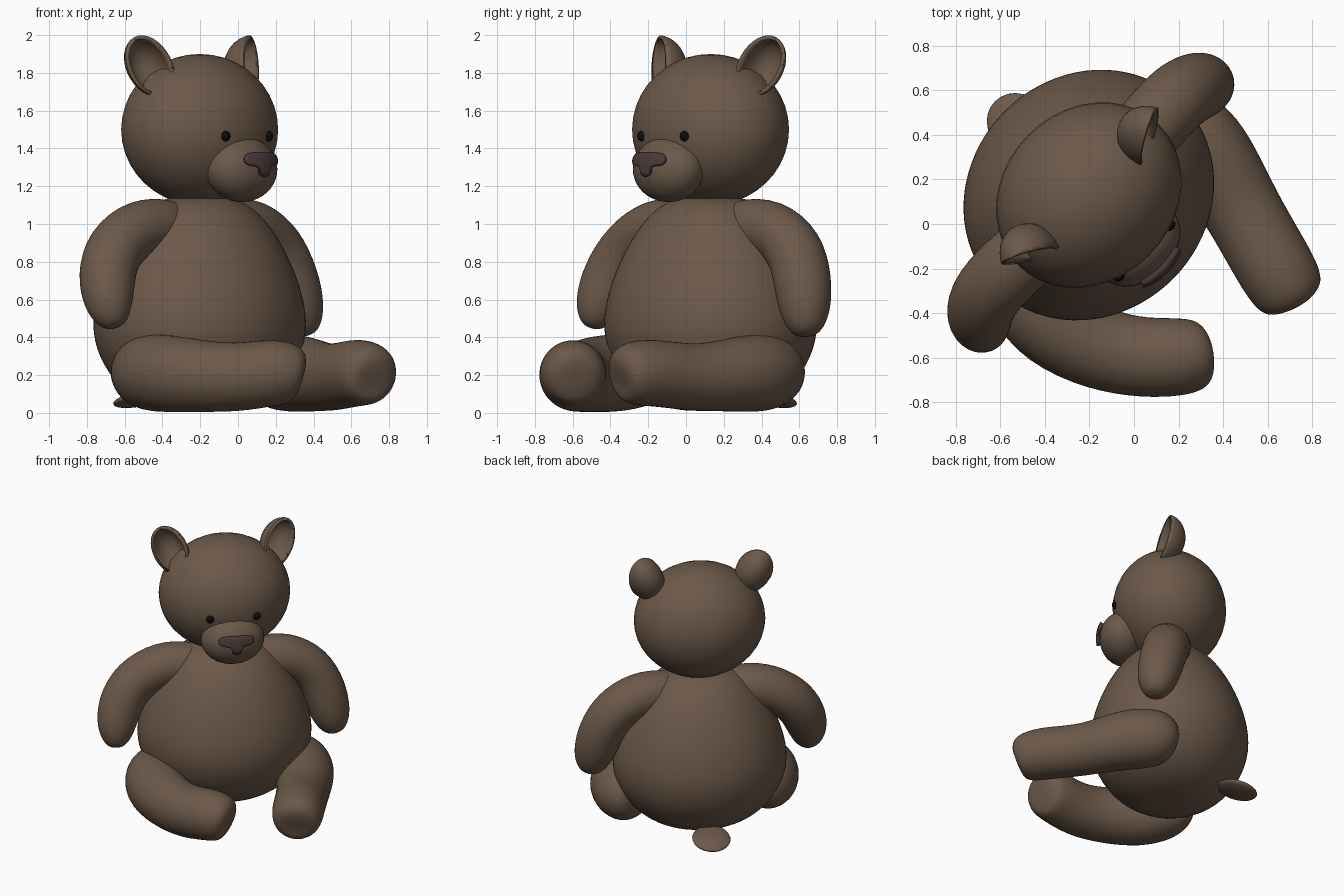
import bpy, bmesh, math
from mathutils import Vector, Matrix

if "Cube" in bpy.data.objects:
    bpy.data.objects.remove(bpy.data.objects["Cube"])

# The figure is turned 45 degrees about z
TURN = Matrix.Translation((-0.203, 0.13, 0)) @ Matrix.Rotation(math.radians(45), 4, 'Z')


def material(name, rgb):
    m = bpy.data.materials.new(name)
    m.diffuse_color = (*rgb, 1)
    m.use_nodes = True
    m.node_tree.nodes["Principled BSDF"].inputs["Base Color"].default_value = m.diffuse_color
    return m


FUR = material("brown_fur", (0.15, 0.10, 0.068))
NOSE = material("nose_brown", (0.07, 0.042, 0.042))
BLACK = material("eye_black", (0.004, 0.004, 0.004))


def make(name, bm, mat):
    bmesh.ops.recalc_face_normals(bm, faces=bm.faces)
    me = bpy.data.meshes.new(name)
    bm.to_mesh(me)
    bm.free()
    for p in me.polygons:
        p.use_smooth = True
    me.materials.append(mat)
    ob = bpy.data.objects.new(name, me)
    bpy.context.collection.objects.link(ob)
    return ob


def tube(name, pts, sides=12):
    """Capped limb through (x, y, z, radius) stations, smoothed by subdivision."""
    bm = bmesh.new()
    c = [Vector(p[:3]) for p in pts]
    rings, q, prev = [], None, None
    for i, p in enumerate(pts):
        t = (c[min(i + 1, len(c) - 1)] - c[max(i - 1, 0)]).normalized()
        q = t.to_track_quat('Z', 'Y') if q is None else prev.rotation_difference(t) @ q
        prev = t
        r = p[3] * (1.045 if sides < 16 else 1.025)
        rings.append([bm.verts.new(c[i] + q @ Vector((r * math.cos(a), r * math.sin(a), 0)))
                      for a in (2 * math.pi * k / sides for k in range(sides))])
    for a, b in zip(rings, rings[1:]):
        for k in range(sides):
            n = (k + 1) % sides
            bm.faces.new((a[k], a[n], b[n], b[k]))
    bm.faces.new(rings[0][::-1])
    bm.faces.new(rings[-1])
    ob = make(name, bm, FUR)
    s = ob.modifiers.new("smooth", 'SUBSURF')
    s.levels = s.render_levels = 2
    return ob


def ball(name, loc, radii, mat=FUR, tilt=0, seg=40):
    bm = bmesh.new()
    bmesh.ops.create_uvsphere(bm, u_segments=seg, v_segments=seg // 2, radius=1)
    ob = make(name, bm, mat)
    ob.matrix_world = (TURN @ Matrix.Translation(loc) @ Matrix.Rotation(tilt, 4, 'X')
                       @ Matrix.Diagonal((*radii, 1)))
    return ob


# Egg-shaped body, slightly wider than deep
body = tube("body", [(0, 0, z, r) for z, r in (
    (0.01, 0.10), (0.02, 0.22), (0.095, 0.385), (0.25, 0.51), (0.42, 0.567), (0.6, 0.55),
    (0.8, 0.48), (0.97, 0.385), (1.08, 0.29), (1.13, 0.20), (1.15, 0.10))], 20)
body.matrix_world = TURN @ Matrix.Diagonal((1.05, 0.95, 1, 1))

# Head and muzzle
ball("head", (0, 0, 1.5), (0.447, 0.384, 0.4))
MUZZLE, MR = Vector((0, -0.315, 1.29)), Vector((0.215, 0.158, 0.174))
ball("muzzle", MUZZLE, MR)

# Eyes
for side, label in ((-1, "left"), (1, "right")):
    ball(label + "_eye", (side * 0.16, -0.356, 1.465), (0.028, 0.02, 0.028), BLACK, seg=16)

# T-shaped nose: a sheet of columns wrapped over the muzzle, thickened
half = [(0.115, 1.35, 1.328), (0.1, 1.366, 1.313), (0.07, 1.373, 1.308),
        (0.038, 1.376, 1.302), (0.026, 1.376, 1.262)]
columns = [(-x, t, b) for x, t, b in half] + [(0, 1.376, 1.25)] + half[::-1]
bm = bmesh.new()
grid = []
for x, top, bottom in columns:
    col = []
    for k in range(6):
        z = top + (bottom - top) * k / 5
        bulge = 1 - (x / MR.x) ** 2 - ((z - MUZZLE.z) / MR.z) ** 2
        col.append(bm.verts.new((x, MUZZLE.y - MR.y * math.sqrt(bulge) - 0.01, z)))
    grid.append(col)
for a, b in zip(grid, grid[1:]):
    for k in range(5):
        bm.faces.new((a[k], a[k + 1], b[k + 1], b[k]))
nose = make("nose", bm, NOSE)
nose.matrix_world = TURN
sol = nose.modifiers.new("thickness", 'SOLIDIFY')
sol.thickness, sol.offset = 0.03, 0

# Cupped ears: hollow half shells, tilted outward, leaning back, opening turned outward
for side, label in ((-1, "left"), (1, "right")):
    bm = bmesh.new()
    bmesh.ops.create_uvsphere(bm, u_segments=32, v_segments=16, radius=1)
    bmesh.ops.bisect_plane(bm, geom=bm.verts[:] + bm.edges[:] + bm.faces[:],
                           plane_co=(0, 0, 0), plane_no=(0, -1, 0), clear_outer=True)
    bmesh.ops.scale(bm, vec=(0.122, 0.15, 0.175), verts=bm.verts)
    ear = make(label + "_ear", bm, FUR)
    ear.matrix_world = (TURN @ Matrix.Translation((side * 0.378, -0.008, 1.836))
                        @ Matrix.Rotation(side * math.radians(30), 4, 'Y')
                        @ Matrix.Rotation(side * math.radians(20), 4, 'Z')
                        @ Matrix.Rotation(math.radians(-20), 4, 'X'))
    sol = ear.modifiers.new("thickness", 'SOLIDIFY')
    sol.thickness, sol.offset = 0.02, -1

# Hanging arms
tube("left_arm", [(-0.24, 0.08, 0.98, 0.08), (-0.35, -0.02, 0.985, 0.15), (-0.52, -0.16, 0.985, 0.16),
                  (-0.66, -0.30, 0.88, 0.158), (-0.70, -0.40, 0.72, 0.155),
                  (-0.685, -0.465, 0.57, 0.13), (-0.66, -0.49, 0.485, 0.085),
                  (-0.65, -0.50, 0.45, 0.035)])
tube("right_arm", [(-0.16, 0.17, 0.98, 0.08), (-0.06, 0.28, 0.985, 0.15), (0.08, 0.45, 0.985, 0.16),
                   (0.20, 0.58, 0.88, 0.158), (0.28, 0.62, 0.70, 0.156),
                   (0.325, 0.63, 0.54, 0.138), (0.35, 0.635, 0.445, 0.095),
                   (0.36, 0.64, 0.405, 0.045)])

# Legs stretched forward, each turned differently, with blunt rounded feet
tube("left_leg", [(-0.50, -0.09, 0.22, 0.08), (-0.515, -0.15, 0.22, 0.16), (-0.50, -0.27, 0.215, 0.198),
                  (-0.40, -0.43, 0.21, 0.208), (-0.20, -0.55, 0.195, 0.19),
                  (0.0, -0.60, 0.185, 0.18), (0.18, -0.60, 0.215, 0.178),
                  (0.28, -0.59, 0.21, 0.164), (0.325, -0.582, 0.20, 0.13), (0.34, -0.58, 0.195, 0.065)])
tube("right_leg", [(0.06, 0.51, 0.22, 0.08), (0.11, 0.50, 0.22, 0.16), (0.19, 0.45, 0.215, 0.198),
                   (0.31, 0.35, 0.21, 0.208), (0.42, 0.18, 0.195, 0.186),
                   (0.505, 0.03, 0.185, 0.174), (0.625, -0.18, 0.215, 0.178),
                   (0.69, -0.29, 0.21, 0.17), (0.725, -0.345, 0.205, 0.138), (0.73, -0.355, 0.20, 0.07)])

# Flat little tail
ball("tail", (0, 0.46, 0.072), (0.13, 0.14, 0.033), tilt=math.radians(-14), seg=24)
